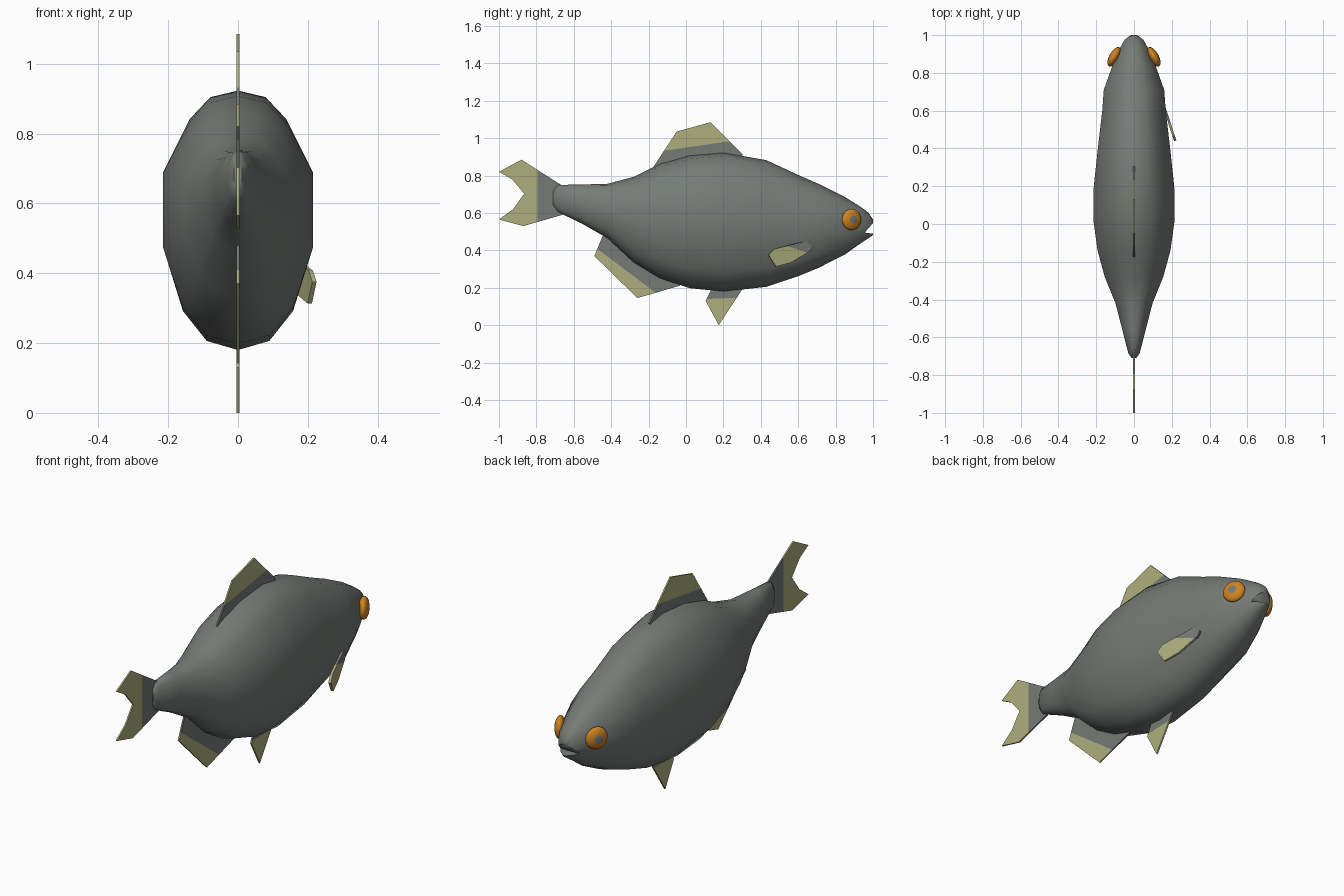
import bpy, bmesh, math
from mathutils import Vector, Matrix

if "Cube" in bpy.data.objects:
    bpy.data.objects.remove(bpy.data.objects["Cube"])


def material(name, rgb):
    m = bpy.data.materials.new(name)
    m.diffuse_color = (*rgb, 1)
    m.use_nodes = True
    m.node_tree.nodes["Principled BSDF"].inputs["Base Color"].default_value = m.diffuse_color
    return m


GREY = material("grey scales", (0.178, 0.198, 0.182))
OLIVE = material("pale olive fin", (0.42, 0.42, 0.205))
ORANGE = material("orange iris", (0.62, 0.23, 0.015))


def finish(bm, name, mats, smooth=None):
    bmesh.ops.recalc_face_normals(bm, faces=bm.faces[:])
    me = bpy.data.meshes.new(name)
    bm.to_mesh(me)
    bm.free()
    for m in mats:
        me.materials.append(m)
    ob = bpy.data.objects.new(name, me)
    bpy.context.collection.objects.link(ob)
    bpy.ops.object.select_all(action='DESELECT')
    ob.select_set(True)
    bpy.context.view_layer.objects.active = ob
    if smooth:
        bpy.ops.object.shade_smooth_by_angle(angle=math.radians(smooth))
    return ob


def prism(pts, place, thick_dir):
    """Extrude a side-view (y, z) outline; place() maps it into space."""
    bm = bmesh.new()
    face = bm.faces.new([bm.verts.new(place(y, z) - thick_dir / 2) for y, z in pts])
    ext = bmesh.ops.extrude_face_region(bm, geom=[face])["geom"]
    bmesh.ops.translate(bm, vec=thick_dir,
                        verts=[v for v in ext if isinstance(v, bmesh.types.BMVert)])
    return bm


# Body: lofted rings (y, top, bottom, half width)
stations = [
    (-0.71, 0.72, 0.64, 0.012), (-0.685, 0.75, 0.605, 0.03), (-0.56, 0.752, 0.545, 0.062),
    (-0.42, 0.756, 0.465, 0.098), (-0.28, 0.793, 0.335, 0.155), (-0.14, 0.862, 0.25, 0.193),
    (0.02, 0.907, 0.198, 0.215), (0.2, 0.923, 0.18, 0.213), (0.43, 0.882, 0.205, 0.188),
    (0.6, 0.803, 0.262, 0.168), (0.71, 0.755, 0.307, 0.16), (0.85, 0.685, 0.378, 0.11),
    (0.93, 0.635, 0.435, 0.075), (0.975, 0.602, 0.465, 0.05), (1.0, 0.565, 0.482, 0.018)]
half = [(0, 1), (0.37, 0.95), (0.65, 0.78), (1, 0.38), (1, -0.22), (0.74, -0.70),
        (0.42, -0.93), (0, -1)]
section = half + [(-a, b) for a, b in half[-2:0:-1]]
bm = bmesh.new()
rings = []
for y, top, bot, w in stations:
    mid, h = (top + bot) / 2, (top - bot) / 2
    rings.append([bm.verts.new((a * w, y, mid + b * h)) for a, b in section])
n = len(section)
for r, s in zip(rings, rings[1:]):
    for i in range(n):
        bm.faces.new((r[i], r[(i + 1) % n], s[(i + 1) % n], s[i]))
bm.faces.new(rings[0])
bm.faces.new(rings[-1])
body = finish(bm, "body", [GREY])

# Mouth: wedge cut out of the snout
wedge = [(0.955, 0.495), (1.05, 0.483), (1.05, 0.602)]
cutter = finish(prism(wedge, lambda y, z: Vector((0, y, z)), Vector((0.4, 0, 0))),
                "mouth_cutter", [GREY])
cutter.hide_render = True
mod = body.modifiers.new("mouth", 'BOOLEAN')
mod.operation, mod.solver, mod.object = 'DIFFERENCE', 'EXACT', cutter
bpy.ops.object.select_all(action='DESELECT')
body.select_set(True)
bpy.context.view_layer.objects.active = body
bpy.ops.object.modifier_apply(modifier=mod.name)
bpy.data.objects.remove(cutter)
bpy.ops.object.shade_smooth_by_angle(angle=math.radians(50))


# Fins: thin plates with a grey root and an olive edge, split along a line
def fin(name, pts, a, b, place=lambda y, z: Vector((0, y, z)),
        thick=Vector((0.008, 0, 0))):
    bm = prism(pts, place, thick)
    # the olive side lies to the left of the line a -> b
    co = Vector((0, *a))
    no = Vector((0, a[1] - b[1], b[0] - a[0])).normalized()
    bmesh.ops.bisect_plane(bm, geom=bm.verts[:] + bm.edges[:] + bm.faces[:],
                           plane_co=co, plane_no=no)
    for f in bm.faces:
        f.material_index = int((f.calc_center_median() - co).dot(no) > 0)
    return finish(bm, name, [GREY, OLIVE])


fin("dorsal_fin", [(-0.175, 0.845), (-0.05, 1.035), (0.13, 1.085), (0.305, 0.912),
                   (0.25, 0.84), (-0.1, 0.82)], (-0.1, 0.935), (0.24, 0.985))
fin("tail_fin", [(-0.66, 0.745), (-0.88, 0.885), (-1.0, 0.82), (-0.93, 0.78),
                 (-0.865, 0.703), (-0.925, 0.62), (-1.0, 0.565), (-0.87, 0.53),
                 (-0.66, 0.59)], (-0.795, 0.5), (-0.795, 0.9))
fin("anal_fin", [(-0.44, 0.49), (-0.49, 0.37), (-0.26, 0.145), (-0.03, 0.212),
                 (-0.1, 0.28), (-0.3, 0.42)], (-0.18, 0.187), (-0.47, 0.405))
fin("pelvic_fin", [(0.3, 0.19), (0.175, 0.0), (0.105, 0.13), (0.14, 0.2)],
    (0.3, 0.147), (0.1, 0.14))
# Single side fin, angled away from the flank
fin("pectoral_fin", [(0.675, 0.42), (0.64, 0.45), (0.47, 0.407), (0.44, 0.375),
                     (0.48, 0.313), (0.56, 0.335), (0.66, 0.395)],
    (0.66, 0.385), (0.55, 0.42),
    place=lambda y, z: Vector((0.166 + (0.6 - y) * 0.33, y, z)),
    thick=Vector((0.012, 0.004, 0)))

# Eyes: flattened balls facing outward and forward, with grey pupils
for side, label in ((1, "right"), (-1, "left")):
    bm = bmesh.new()
    bmesh.ops.create_uvsphere(bm, u_segments=20, v_segments=16, radius=1)
    for f in bm.faces:
        c = f.calc_center_median()
        f.material_index = int(c.z > 0 and math.hypot(c.x, c.y) < 0.4)
    rot = Vector((side * 0.876, 0.48, 0)).to_track_quat('Z', 'Y').to_matrix().to_4x4()
    bmesh.ops.transform(bm, verts=bm.verts[:], matrix=(
        Matrix.Translation((side * 0.105, 0.885, 0.565)) @ rot
        @ Matrix.Diagonal((0.057, 0.057, 0.026, 1))))
    finish(bm, label + "_eye", [ORANGE, GREY], 60)
